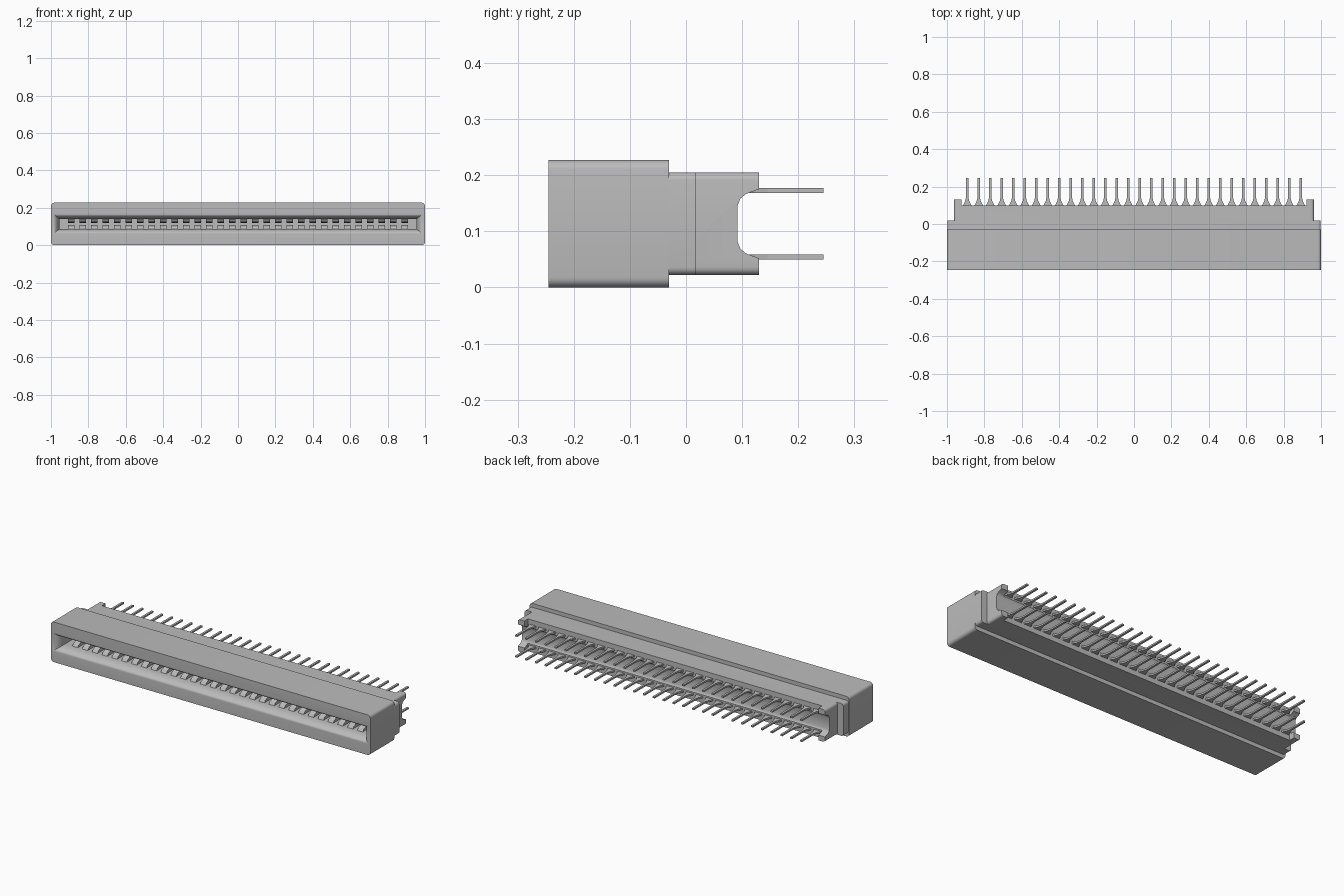
import bpy, bmesh, math
from mathutils import Vector

old = bpy.data.objects.get("Cube")
if old:
    bpy.data.objects.remove(old, do_unlink=True)

grey = bpy.data.materials.new("plain grey")
grey.use_nodes = True
grey.diffuse_color = (0.5, 0.5, 0.5, 1)
grey.node_tree.nodes["Principled BSDF"].inputs["Base Color"].default_value = (0.5, 0.5, 0.5, 1)

MID = 0.1135      # height of the horizontal mirror plane
COUNT = 30
PITCH = 0.0615
FIRST = -PITCH * (COUNT - 1) / 2


def finish(name, bm):
    bmesh.ops.recalc_face_normals(bm, faces=bm.faces)
    mesh = bpy.data.meshes.new(name)
    bm.to_mesh(mesh)
    bm.free()
    mesh.materials.append(grey)
    ob = bpy.data.objects.new(name, mesh)
    bpy.context.collection.objects.link(ob)
    return ob


def loft(name, rings):
    """Skin closed rings of points and cap both ends."""
    bm = bmesh.new()
    rows = [[bm.verts.new(p) for p in ring] for ring in rings]
    for a, b in zip(rows, rows[1:]):
        for i in range(len(a)):
            j = (i + 1) % len(a)
            bm.faces.new((a[i], a[j], b[j], b[i]))
    bm.faces.new(rows[0])
    bm.faces.new(rows[-1])
    return finish(name, bm)


def rect(hx, y, hz):
    return [(-hx, y, MID - hz), (hx, y, MID - hz), (hx, y, MID + hz), (-hx, y, MID + hz)]


def block(name, hx, y0, y1, hz, radius=0):
    """Box whose four front-to-back edges may be rounded."""
    ob = loft(name, [rect(hx, y0, hz), rect(hx, y1, hz)])
    if radius:
        bm = bmesh.new()
        bm.from_mesh(ob.data)
        edges = [e for e in bm.edges if abs(e.verts[0].co.y - e.verts[1].co.y) > 0.01]
        bmesh.ops.bevel(bm, geom=edges, offset=radius, segments=5, profile=0.5, affect='EDGES')
        bm.to_mesh(ob.data)
        bm.free()
    return ob


def cut(ob, cutters):
    for c in cutters:
        mod = ob.modifiers.new("cut", 'BOOLEAN')
        mod.operation = 'DIFFERENCE'
        mod.solver = 'EXACT'
        mod.object = c
    deps = bpy.context.evaluated_depsgraph_get()
    mesh = bpy.data.meshes.new_from_object(ob.evaluated_get(deps))
    ob.modifiers.clear()
    ob.data = mesh


def smooth(ob):
    bpy.ops.object.select_all(action='DESELECT')
    ob.select_set(True)
    bpy.context.view_layer.objects.active = ob
    bpy.ops.object.shade_smooth_by_angle(angle=math.radians(35))


# Housing blocks, stepping down towards the rear
front = block("front_housing", 1.0, -0.245, -0.03, 0.1135, 0.018)
collar = block("middle_collar", 0.998, -0.035, 0.018, 0.0915, 0.014)
rear = block("rear_body", 0.962, -0.035, 0.13, 0.0915, 0.014)

# Card slot with a rounded mouth
rings = [rect(0.99, -0.3, 0.055)]
for k in range(9):
    a = math.pi / 2 * k / 8
    s = math.sin(a)
    rings.append(rect(0.99 - 0.035 * s, -0.245 + 0.06 * (1 - math.cos(a)), 0.055 - 0.028 * s))
rings.append(rect(0.955, 0.05, 0.027))
slot = loft("slot_cutter", rings)

# Rear recess: straight between the ears, flared through them
recess = block("recess_cutter", 0.921, 0.098, 0.3, 0.2)
half = [(0.16, 0.066), (0.13, 0.0615), (0.107, 0.053), (0.097, 0.045), (0.092, 0.032)]
flare = [(y, MID + z) for y, z in half] + [(y, MID - z) for y, z in reversed(half)]
channel = loft("channel_cutter", [[(x, y, z) for y, z in flare] for x in (-1.1, 1.1)])

cut(front, [slot])
cut(collar, [slot])
cut(rear, [slot, recess, channel])
for c in (slot, recess, channel):
    bpy.data.objects.remove(c, do_unlink=True)
for ob in (front, collar, rear):
    smooth(ob)

# Contact shapes: flat tapered tails and curved springs
tail_half = [(0.022, 0.08), (0.022, 0.1), (0.011, 0.122), (0.006, 0.145), (0.006, 0.245)]
tail = tail_half + [(-x, y) for x, y in reversed(tail_half)]
spring = [(-0.185, 0.03), (-0.175, 0.016), (-0.155, 0.007), (-0.13, 0.005),
          (-0.09, 0.012), (0.04, 0.026), (0.04, 0.03)]

# Two mirrored rows
for side, label in ((1, "upper"), (-1, "lower")):
    pins = loft(label + "_pins", [[(x, y, MID + side * z) for x, y in tail] for z in (0.0545, 0.0635)])
    springs = loft(label + "_spring_contacts",
                   [[(x, y, MID + side * z) for y, z in spring] for x in (-0.017, 0.017)])
    for ob in (pins, springs):
        ob.location.x = FIRST
        arr = ob.modifiers.new("row", 'ARRAY')
        arr.count = COUNT
        arr.use_relative_offset = False
        arr.use_constant_offset = True
        arr.constant_offset_displace = Vector((PITCH, 0, 0))
